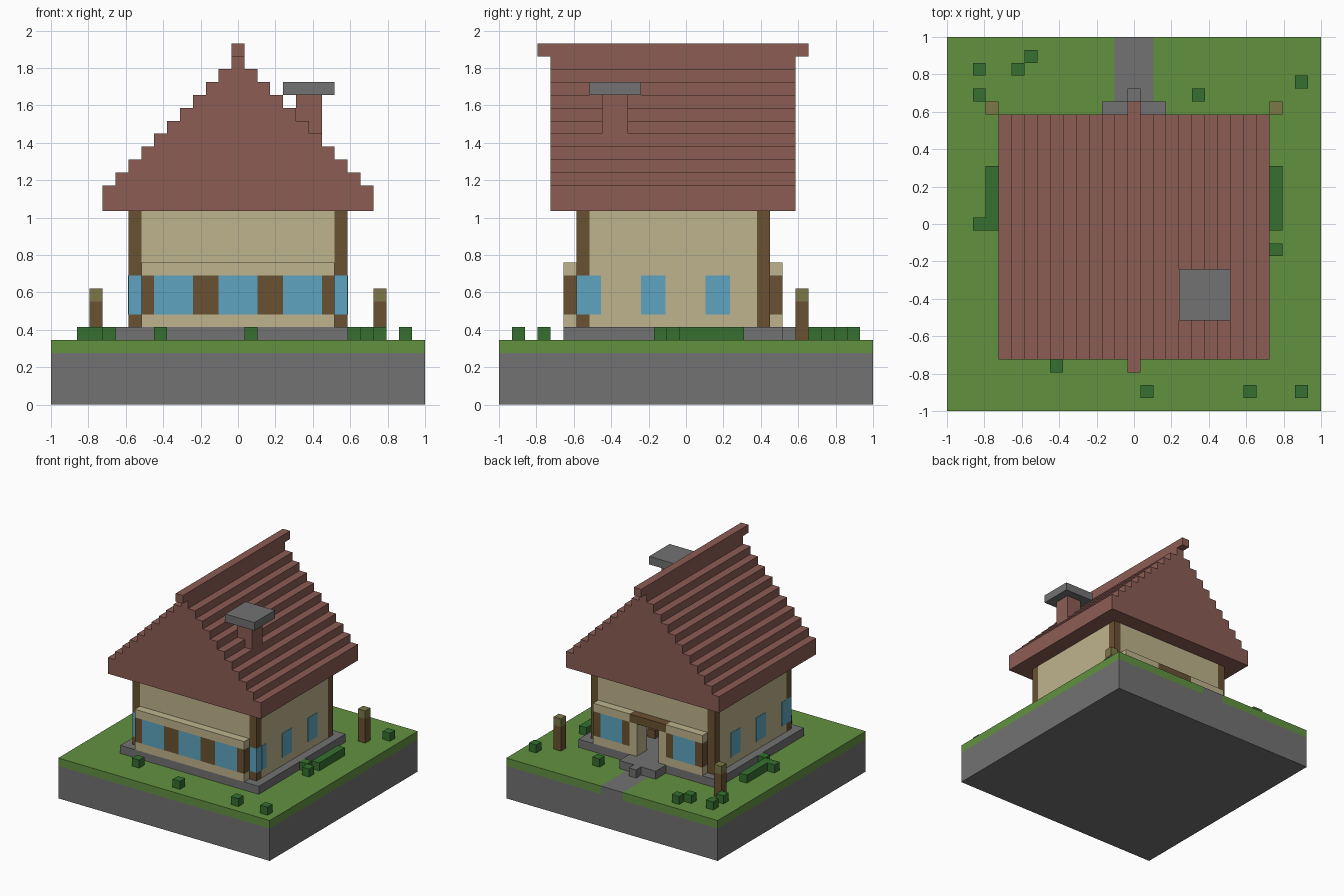
import bpy
import bmesh

U = 2 / 29  # one block

cube = bpy.data.objects.get("Cube")
if cube:
    bpy.data.objects.remove(cube, do_unlink=True)


def linear(c):
    c /= 255
    return c / 12.92 if c <= 0.04045 else ((c + 0.055) / 1.055) ** 2.4


def material(name, *rgb):
    m = bpy.data.materials.new(name)
    m.use_nodes = True
    col = (*[linear(c) for c in rgb], 1)
    m.diffuse_color = col
    m.node_tree.nodes["Principled BSDF"].inputs["Base Color"].default_value = col
    return m


stone = material("grey stone", 114, 114, 114)
grass = material("grass green", 98, 145, 64)
leaf = material("dark leaf green", 54, 112, 48)
plaster = material("beige plaster", 190, 180, 140)
timber = material("brown timber", 106, 81, 50)
tile = material("red brown tile", 140, 93, 84)
glass = material("blue glass", 94, 165, 192)
lamp = material("olive lamp", 124, 120, 72)


def finish(name, bm, mat):
    bmesh.ops.recalc_face_normals(bm, faces=bm.faces)
    mesh = bpy.data.meshes.new(name)
    bm.to_mesh(mesh)
    bm.free()
    mesh.materials.append(mat)
    ob = bpy.data.objects.new(name, mesh)
    bpy.context.collection.objects.link(ob)
    return ob


def box(name, mat, x, y, z):
    """Block from (low, high) ranges, measured in blocks."""
    bm = bmesh.new()
    bmesh.ops.create_cube(bm, size=1)
    for v in bm.verts:
        v.co = [(r[0] if c < 0 else r[1]) * U for c, r in zip(v.co, (x, y, z))]
    return finish(name, bm, mat)


def pair(name, mat, x, y, z):
    """The same block on both sides of x = 0."""
    box("left_" + name, mat, x, y, z)
    box("right_" + name, mat, (-x[1], -x[0]), y, z)


# Ground, path and steps
E = 14.5
box("ground_slab", stone, (-E, E), (-E, E), (0, 4))
box("front_lawn", grass, (-E, E), (-E, 7.5), (4, 5))
pair("back_lawn", grass, (1.5, E), (7.5, E), (4, 5))
box("path", stone, (-1.5, 1.5), (7.5, E), (4, 5))
box("foundation", stone, (-9.5, 9.5), (-9.5, 7.5), (5, 6))
box("porch_step", stone, (-2.5, 2.5), (7.5, 9.5), (5, 6))
box("small_step", stone, (-0.5, 0.5), (9.5, 10.5), (5, 6))

# Walls around a hollow room, with a doorway at the back
pair("side_wall", plaster, (7.5, 8.5), (-7.5, 5.5), (6, 15))
box("front_wall", plaster, (-7.5, 7.5), (-8.5, -7.5), (6, 15))
pair("back_wall", plaster, (1.5, 7.5), (5.5, 6.5), (6, 15))
box("wall_above_door", plaster, (-1.5, 1.5), (5.5, 6.5), (10, 15))

# Corner posts, the front ones broken by corner glass
pair("back_post", timber, (7.5, 8.5), (5.5, 6.5), (6, 15))
pair("front_post_base", timber, (7.5, 8.5), (-8.5, -7.5), (6, 7))
pair("front_post", timber, (7.5, 8.5), (-8.5, -7.5), (10, 15))
pair("corner_glass", glass, (7.5, 8.5), (-8.5, -7.5), (7, 10))

# Side windows as thin plates
for low, high in ((-7.5, -6.6), (-3.5, -2.15 + 0.55), (1.5, 3.4)):
    pair("side_window", glass, (8.5, 8.53), (low, high), (7, 10))

# Front bay
F = (-9.5, -8.5)
box("front_bay_sill", plaster, (-7.5, 7.5), F, (6, 7))
box("front_bay_top", plaster, (-7.5, 7.5), F, (10, 11))
box("front_middle_window", glass, (-1.5, 1.5), F, (7, 10))
pair("front_bay_inner_post", timber, (1.5, 3.5), F, (7, 10))
pair("front_bay_window", glass, (3.5, 6.5), F, (7, 10))
pair("front_bay_outer_post", timber, (6.5, 7.5), F, (7, 10))

# Back bay with the doorway between
B = (6.5, 7.5)
pair("back_bay_sill", plaster, (2.5, 7.5), B, (6, 7))
pair("back_bay_top", plaster, (2.5, 7.5), B, (10, 11))
pair("back_bay_inner_post", timber, (2.5, 3.5), B, (7, 10))
pair("back_bay_window", glass, (3.5, 6.5), B, (7, 10))
pair("back_bay_outer_post", timber, (6.5, 7.5), B, (7, 10))
pair("door_pier", plaster, (1.5, 2.5), B, (6, 10))
box("door_lintel", timber, (-2.5, 2.5), B, (10, 11))

# Table and benches in the room
box("table", timber, (-1.5, 1.5), (0.5, 2.5), (7, 8))
box("table_leg", timber, (-0.5, 0.5), (1, 2), (6, 7))
pair("bench", timber, (2.5, 3.5), (0.5, 2.5), (6, 7))

# Stepped roof: a staircase gable profile pushed along y
half = [(10.5, 15), (10.5, 17)]
for i in range(9):
    half += [(9.5 - i, 17 + i), (9.5 - i, 18 + i)]
half += [(0.5, 26), (0.5, 27)]
profile = half + [(-x, z) for x, z in reversed(half)]
bm = bmesh.new()
gable = bm.faces.new([bm.verts.new((x * U, -10.5 * U, z * U)) for x, z in profile])
ext = bmesh.ops.extrude_face_region(bm, geom=[gable], use_keep_orig=True)
moved = [g for g in ext["geom"] if isinstance(g, bmesh.types.BMVert)]
bmesh.ops.translate(bm, verts=moved, vec=(0, 19 * U, 0))
finish("stepped_roof", bm, tile)
box("ridge_beam", tile, (-0.5, 0.5), (-11.5, 9.5), (27, 28))

# Chimney
box("chimney", tile, (4.5, 6.5), (-6.5, -4.5), (19, 24))
box("chimney_cap", stone, (3.5, 7.5), (-7.5, -3.5), (24, 25))

# Lamp posts
pair("lamp_post", timber, (10.5, 11.5), (8.5, 9.5), (5, 8))
pair("lamp_top", lamp, (10.5, 11.5), (8.5, 9.5), (8, 9))

# Hedges and scattered bushes
pair("hedge", leaf, (10.5, 11.5), (-0.5, 4.5), (5, 6))
bushes = [(-12, 12), (-9, 12), (-8, 13), (-12, 10), (5, 10), (13, 11), (-12, 0), (11, -2),
          (10, -1), (-10, -1), (-6, -11), (1, -13), (9, -13), (13, -13)]
for x, y in bushes:
    box("bush", leaf, (x - 0.5, x + 0.5), (y - 0.5, y + 0.5), (5, 6))
